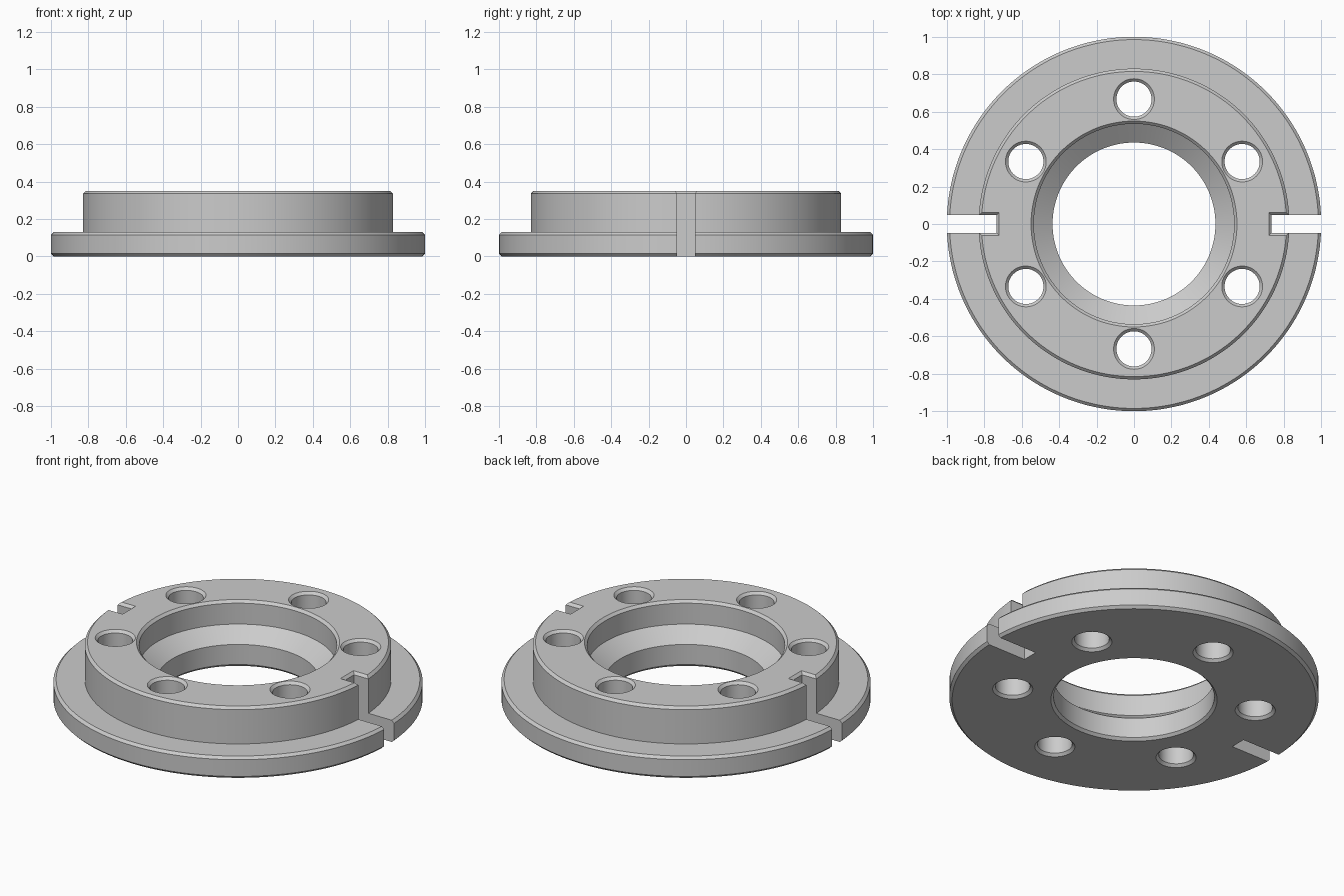
import bpy, bmesh, math

if "Cube" in bpy.data.objects:
    bpy.data.objects.remove(bpy.data.objects["Cube"])

CH = 0.015          # common edge chamfer
TOP = 0.35          # total height


def bridge_rings(bm, rings, closed):
    """Skin a list of equally sized vertex rings; cap the ends unless closed."""
    n = len(rings[0])
    pairs = list(zip(rings, rings[1:]))
    if closed:
        pairs.append((rings[-1], rings[0]))
    else:
        bm.faces.new(rings[0])
        bm.faces.new(rings[-1])
    for a, b in pairs:
        for i in range(n):
            j = (i + 1) % n
            bm.faces.new((a[i], a[j], b[j], b[i]))


def revolve(bm, profile, segments, cx=0.0, cy=0.0, closed=False):
    rings = []
    for r, z in profile:
        rings.append([bm.verts.new((cx + r * math.cos(math.tau * i / segments),
                                    cy + r * math.sin(math.tau * i / segments), z))
                      for i in range(segments)])
    bridge_rings(bm, rings, closed)


def finish(bm, name):
    bmesh.ops.recalc_face_normals(bm, faces=bm.faces)
    mesh = bpy.data.meshes.new(name)
    bm.to_mesh(mesh)
    bm.free()
    obj = bpy.data.objects.new(name, mesh)
    bpy.context.collection.objects.link(obj)
    return obj


# Flanged ring: chamfered flange, raised hub, stepped bore with conical seat
bm = bmesh.new()
revolve(bm, [
    (0.45, 0), (1 - CH, 0), (1, CH), (1, 0.13 - CH), (1 - CH, 0.13),
    (0.83, 0.13), (0.83, TOP - CH), (0.83 - CH, TOP),
    (0.55, TOP), (0.535, TOP - CH), (0.535, 0.21), (0.435, 0.135), (0.435, CH),
], 144, closed=True)
ring = finish(bm, "flanged_ring")

# Cutters: six bolt holes flared at both ends, two flared edge slots
bm = bmesh.new()
hole, flare = 0.094, 0.05
for k in range(6):
    a = math.radians(30 + 60 * k)
    revolve(bm, [(hole + CH + flare, -flare), (hole, CH),
                 (hole, TOP - CH), (hole + CH + flare, TOP + flare)],
            48, 0.667 * math.cos(a), 0.667 * math.sin(a))
for side in (-1, 1):
    rings = []
    for z, grow in ((-0.1, 0), (TOP - CH, 0), (TOP + flare, CH + flare)):
        x0, hw = 0.735 - grow, 0.047 + grow
        rings.append([bm.verts.new((side * x, y, z)) for x, y in
                      ((x0, -hw), (1.2, -hw), (1.2, hw), (x0, hw))])
    bridge_rings(bm, rings, False)
cutter = finish(bm, "hole_and_slot_cutter")
cutter.hide_render = True

cut = ring.modifiers.new("holes_and_slots", 'BOOLEAN')
cut.operation = 'DIFFERENCE'
cut.solver = 'EXACT'
cut.object = cutter
bpy.context.view_layer.objects.active = ring
ring.select_set(True)
bpy.ops.object.modifier_apply(modifier=cut.name)
bpy.data.objects.remove(cutter, do_unlink=True)

# Plain grey metal
mat = bpy.data.materials.new("light_grey")
mat.diffuse_color = (0.6, 0.6, 0.6, 1)
mat.use_nodes = True
mat.node_tree.nodes["Principled BSDF"].inputs["Base Color"].default_value = mat.diffuse_color
ring.data.materials.clear()
ring.data.materials.append(mat)
for p in ring.data.polygons:
    p.material_index = 0
bpy.ops.object.shade_smooth_by_angle(angle=math.radians(30))
